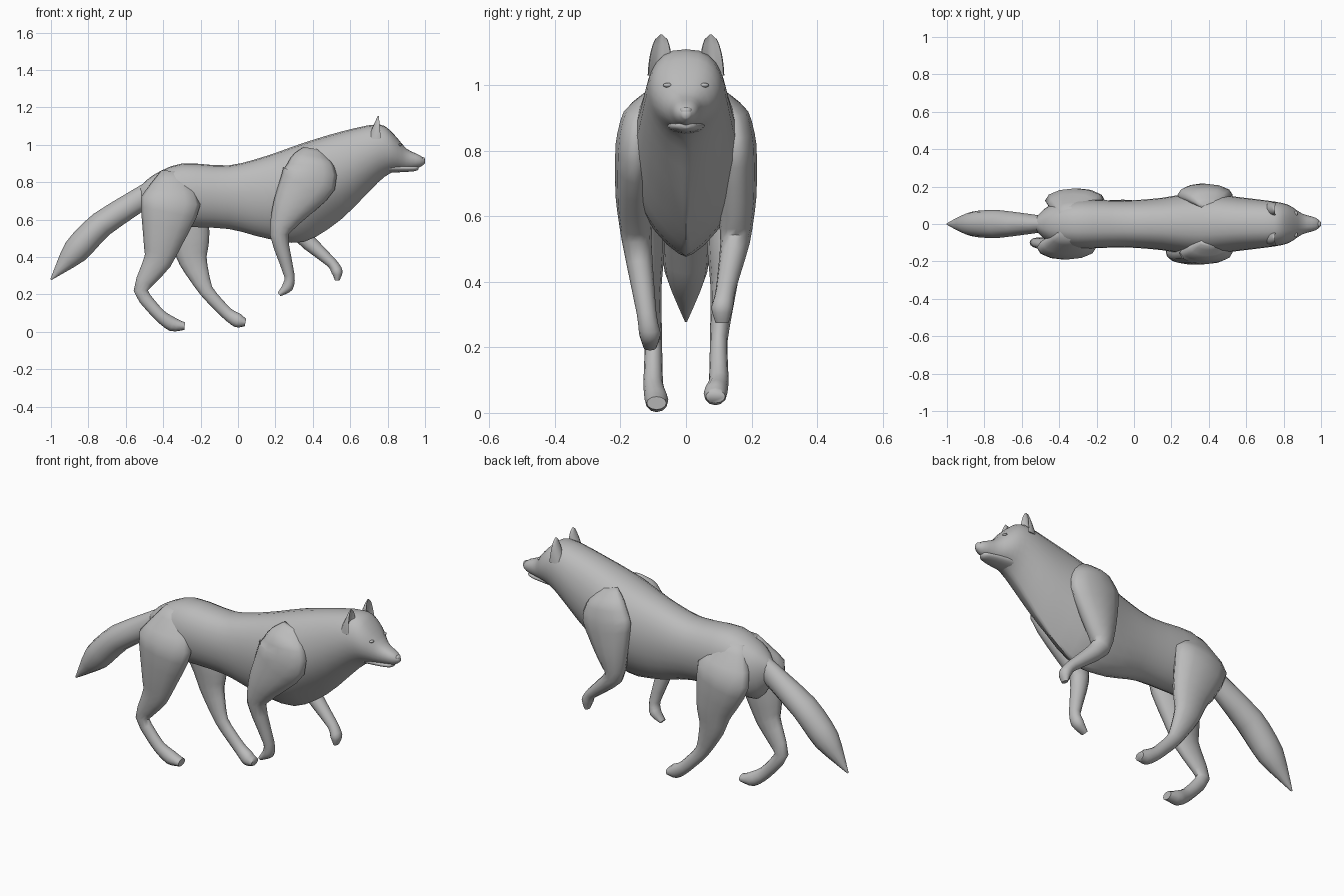
import bpy
import bmesh
import math
from mathutils import Vector

default_cube = bpy.data.objects.get("Cube")
if default_cube:
    bpy.data.objects.remove(default_cube, do_unlink=True)

# Single plain grey coat
coat = bpy.data.materials.new("grey_coat")
coat.use_nodes = True
grey = (0.5, 0.5, 0.5, 1)
coat.diffuse_color = grey
coat.node_tree.nodes["Principled BSDF"].inputs["Base Color"].default_value = grey


def loft(name, rings):
    """Skin a closed tube through equally long rings of points."""
    bm = bmesh.new()
    loops = [[bm.verts.new(point) for point in ring] for ring in rings]
    count = len(loops[0])
    for lower, upper in zip(loops, loops[1:]):
        for i in range(count):
            j = (i + 1) % count
            bm.faces.new((lower[i], lower[j], upper[j], upper[i]))
    bm.faces.new(loops[0])
    bm.faces.new(loops[-1])
    bmesh.ops.recalc_face_normals(bm, faces=bm.faces[:])
    mesh = bpy.data.meshes.new(name)
    bm.to_mesh(mesh)
    bm.free()
    mesh.materials.append(coat)
    obj = bpy.data.objects.new(name, mesh)
    bpy.context.collection.objects.link(obj)
    bpy.ops.object.select_all(action="DESELECT")
    bpy.context.view_layer.objects.active = obj
    obj.select_set(True)
    bpy.ops.object.shade_smooth_by_angle(angle=math.radians(65))


def angles(count):
    return [math.tau * i / count for i in range(count)]


def smooth_rows(rows, bend, steps=3):
    """Fill in rows along a spline; a smaller bend keeps the joints crisper."""
    rows = [Vector(row) for row in rows]
    padded = [rows[0]] + rows + [rows[-1]]
    filled = []
    for before, start, end, after in zip(padded, padded[1:], padded[2:], padded[3:]):
        leaving, arriving = (end - before) * bend, (after - start) * bend
        for step in range(steps):
            t = step / steps
            ease = t * t * (3 - 2 * t)
            filled.append(start.lerp(end, ease)
                          + leaving * t * (1 - t) ** 2 - arriving * t * t * (1 - t))
    return filled + [rows[-1]]


def body_ring(x, top, bottom, width):
    """Upright slice whose underside turns V-shaped at the ruff."""
    middle = bottom + (top - bottom) * 0.55
    keel = 1.1 + max(0, 1 - abs(x - 0.5) / 0.35)
    ring = []
    for a in angles(24):
        c, s = math.cos(a), math.sin(a)
        reach = top - middle if s > 0 else middle - bottom
        power = 0.8 if s > 0 else keel
        ring.append((x, width * math.copysign(abs(c) ** power, c), middle + reach * s))
    return ring


def body(name, rows):
    loft(name, [body_ring(*row) for row in smooth_rows(rows, bend=0.45)])


def limb(name, path, depths, widths, offsets, side=1):
    """Tube along an xz path, with its thickness and sideways offset at each joint."""
    rows = smooth_rows([(x, side * y, z, depth, width) for (x, z), depth, width, y
                        in zip(path, depths, widths, offsets)], bend=0.3)
    rings = []
    for i, (x, y, z, depth, width) in enumerate(rows):
        before, after = rows[max(i - 1, 0)], rows[min(i + 1, len(rows) - 1)]
        across = Vector((after[2] - before[2], 0, before[0] - after[0])).normalized()
        rings.append([Vector((x, y, z)) + across * depth * math.cos(a)
                      + Vector((0, width * math.sin(a), 0)) for a in angles(12)])
    loft(name, rings)


def ball(name, centre, size):
    rings = []
    for step in range(1, 8):
        tilt = math.pi * step / 8
        rings.append([(centre[0] + size[0] * math.sin(tilt) * math.cos(a),
                       centre[1] + size[1] * math.sin(tilt) * math.sin(a),
                       centre[2] + size[2] * math.cos(tilt)) for a in angles(12)])
    loft(name, rings)


def ear(name, side):
    """Upright shell, rounded from the front, wedge-shaped from the side and hollowed."""
    rings = []
    for step in range(9):
        t = step / 8
        depth = 0.055 * (1 - t) + 0.005
        width = 0.034 * math.sqrt(1 - t ** 2) + 0.003
        ring = []
        for a in angles(16):
            c, s = math.cos(a), math.sin(a)
            hollow = 1.3 * max(c, 0) ** 2
            ring.append((0.752 + depth * (c - hollow),
                         side * (0.08 - 0.005 * t + width * s), 1.03 + 0.125 * t))
        rings.append(ring)
    loft(name, rings)


# Trunk, neck and head: x, top, bottom, half width
body("body_and_head", [
    (-.53, .77, .66, .03), (-.45, .84, .55, .1), (-.3, .9, .56, .13),
    (-.05, .89, .55, .125), (.15, .94, .5, .14), (.35, 1.01, .48, .17),
    (.55, 1.07, .6, .145), (.75, 1.11, .8, .12), (.83, 1.06, .855, .1),
    (.9, .98, .865, .055), (.97, .945, .88, .034), (1, .92, .9, .01),
])

# Lower jaw set just under the muzzle to leave a mouth line
body("lower_jaw", [
    (.8, .9, .85, .06), (.9, .89, .855, .045), (.95, .887, .86, .03),
    (.965, .885, .87, .012),
])
ball("nose", (.987, 0, .922), (.013, .018, .013))

# Ears and eyes, one of each per side
for side, label in ((1, "left"), (-1, "right")):
    ear(label + "_ear", side)
    ball(label + "_eye", (.865, side * .056, 1), (.01, .014, .007))

# Front legs: withers, blade, shoulder, upper arm, elbow, wrist, paw, toes
front_shape = {
    "depths": (.05, .11, .15, .1, .05, .028, .03, .012),
    "widths": (.02, .05, .06, .06, .045, .03, .033, .02),
    "offsets": (.1, .14, .155, .155, .15, .12, .11, .11),
}
limb("right_front_leg", [(.4, .98), (.39, .92), (.38, .82), (.28, .66), (.22, .52),
                         (.275, .3), (.265, .24), (.22, .2)], side=-1, **front_shape)
limb("left_front_leg", [(.4, .98), (.39, .92), (.38, .82), (.35, .66), (.34, .52),
                        (.5, .37), (.53, .32), (.53, .275)], **front_shape)

# Hind legs: hip, haunch, thigh, knee, hock, pastern, paw, toes
hind_shape = {
    "depths": (.06, .16, .11, .075, .038, .033, .038, .02),
    "widths": (.03, .065, .055, .04, .027, .03, .036, .03),
    "offsets": (.055, .125, .12, .115, .1, .1, .09, .09),
}
limb("right_hind_leg", [(-.35, .86), (-.36, .7), (-.4, .5), (-.43, .38),
                        (-.52, .22), (-.42, .09), (-.35, .04), (-.285, .03)],
     side=-1, **hind_shape)
limb("left_hind_leg", [(-.34, .86), (-.32, .7), (-.26, .5), (-.24, .38),
                       (-.17, .22), (-.06, .1), (0, .06), (.04, .05)], **hind_shape)

# Drooping brush tail
limb("tail", [(-.46, .75), (-.73, .575), (-.87, .43), (-1, .28)],
     depths=(.06, .07, .07, .004), widths=(.04, .075, .065, .004),
     offsets=(0, 0, 0, 0))
